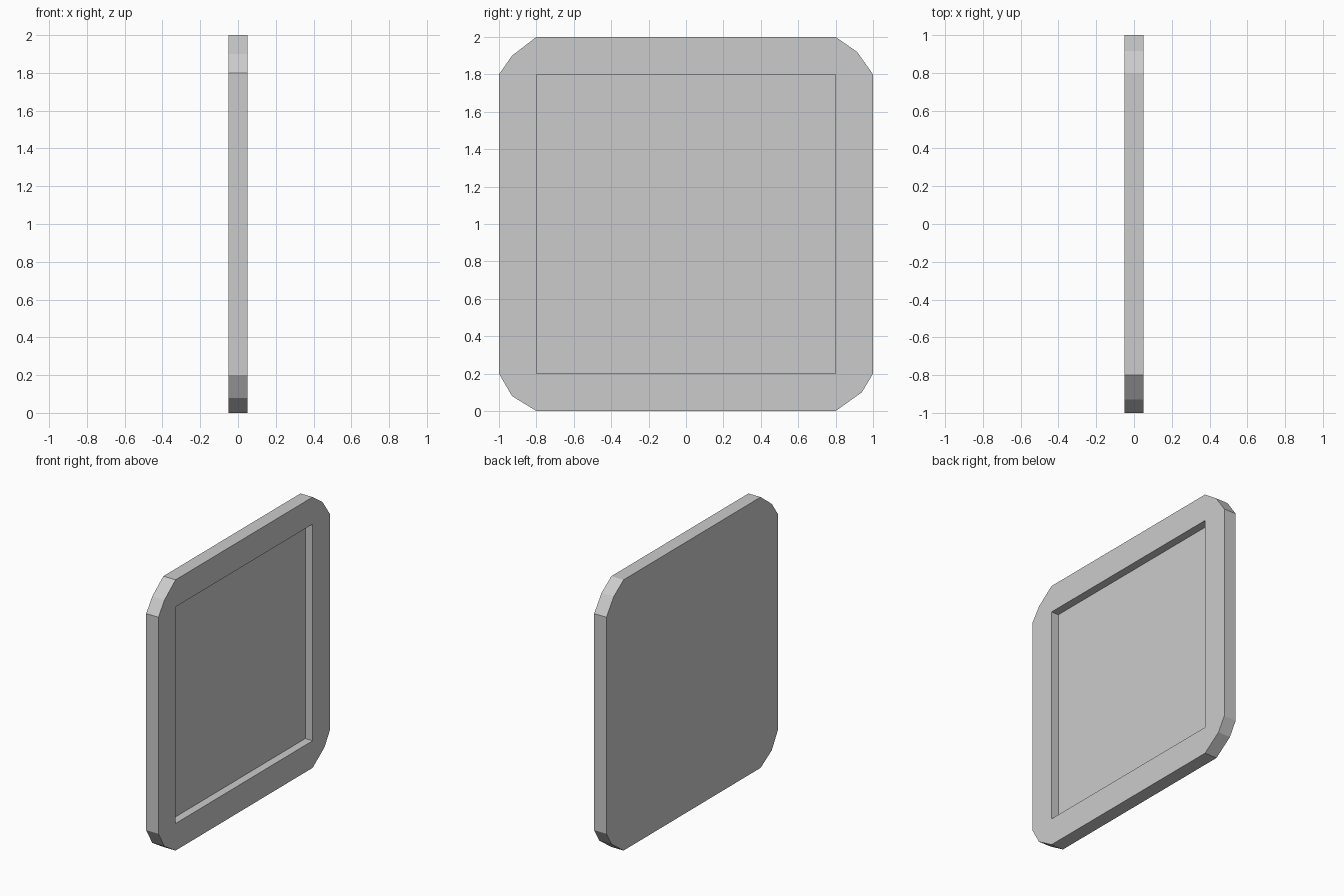
import bpy, bmesh

if "Cube" in bpy.data.objects:
    bpy.data.objects.remove(bpy.data.objects["Cube"])

BACK, FRONT, FLOOR = -0.05, 0.05, -0.01   # x of back, rim and recess floor

# Each corner: start of bevel, mid point, end of bevel (y, z), anticlockwise seen from +x
corners = [
    [(1, 0.2), (0.915, 1.92), (0.8, 2)],
    [(-0.8, 2), (-0.93, 1.90), (-1, 1.8)],
    [(-1, 0.2), (-0.93, 0.08), (-0.8, 0)],
    [(0.8, 0), (0.94, 0.10), (1, 0.2)],
]
corners[0][0] = (1, 1.8)
inner = [(0.8, 1.8), (-0.8, 1.8), (-0.8, 0.2), (0.8, 0.2)]

bm = bmesh.new()


def ring(points, x):
    return [bm.verts.new((x, y, z)) for y, z in points]


def walls(a, b):
    for i in range(len(a)):
        j = (i + 1) % len(a)
        bm.faces.new((a[i], a[j], b[j], b[i]))


outline = [p for c in corners for p in c]
back = ring(outline, BACK)
rim = ring(outline, FRONT)
lip = ring(inner, FRONT)
floor = ring(inner, FLOOR)

# Back plate, outer edge, recess walls and recess floor
bm.faces.new(back[::-1])
walls(back, rim)
walls(lip, floor)
bm.faces.new(floor)

# Flat border: one corner piece and one straight piece per side
for i in range(4):
    a = 3 * i
    bm.faces.new((lip[i], rim[a], rim[a + 1], rim[a + 2]))
    bm.faces.new((lip[i], rim[a + 2], rim[(a + 3) % 12], lip[(i + 1) % 4]))

bmesh.ops.recalc_face_normals(bm, faces=bm.faces[:])
mesh = bpy.data.meshes.new("recessed_panel")
bm.to_mesh(mesh)
bm.free()
bpy.context.collection.objects.link(bpy.data.objects.new("recessed_panel", mesh))
